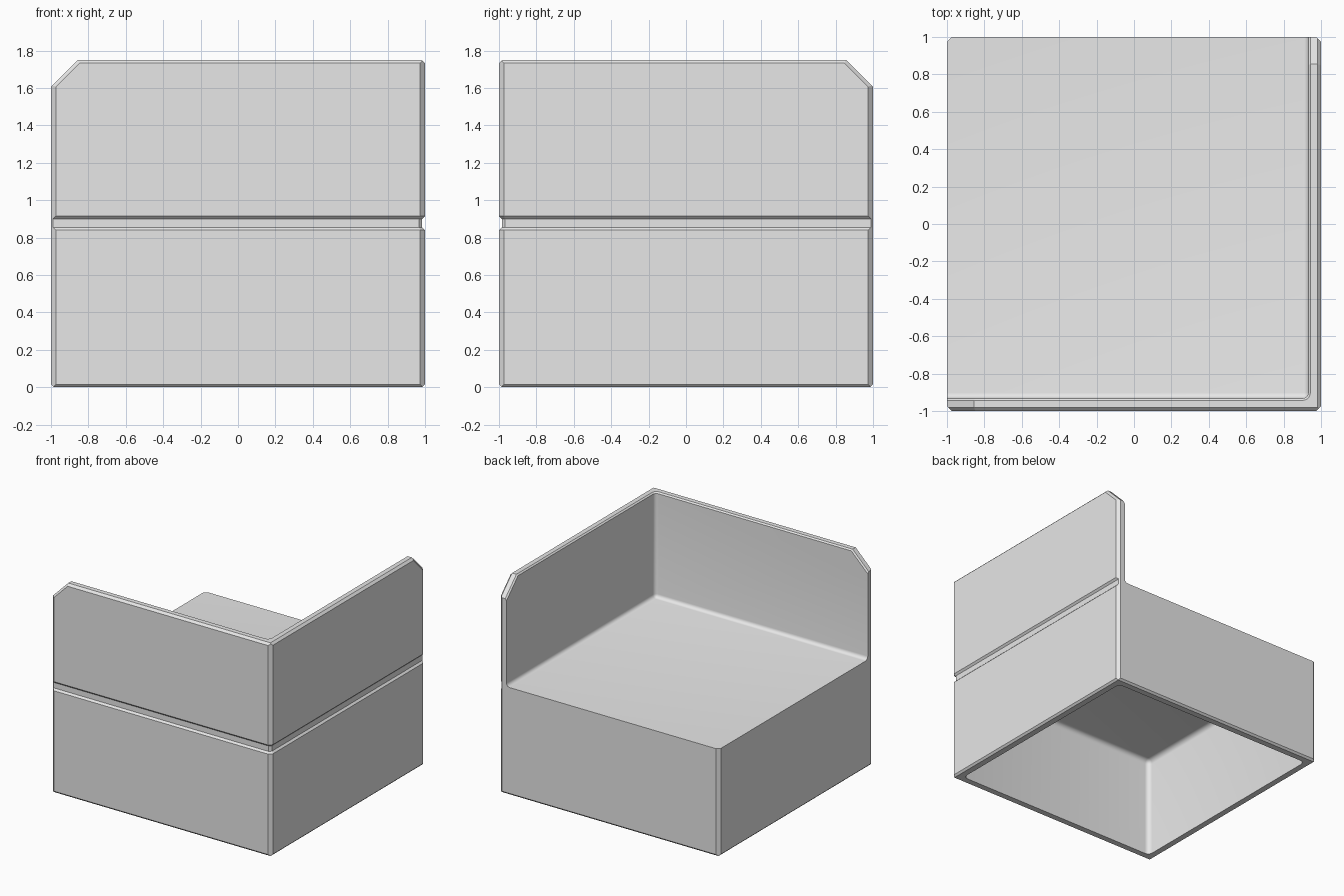
import bpy, bmesh, math
from mathutils import Vector

if "Cube" in bpy.data.objects:
    bpy.data.objects.remove(bpy.data.objects["Cube"])

SEAT_Z, TOP_Z, INNER = 0.885, 1.75, 0.932
SIDE_CHAMFER = 0.026

grey = bpy.data.materials.new("light_grey")
grey.diffuse_color = (0.8, 0.8, 0.8, 1)
grey.use_nodes = True
grey.node_tree.nodes["Principled BSDF"].inputs["Base Color"].default_value = grey.diffuse_color


def make_object(name, bm):
    bmesh.ops.recalc_face_normals(bm, faces=bm.faces)
    mesh = bpy.data.meshes.new(name)
    bm.to_mesh(mesh)
    bm.free()
    mesh.materials.append(grey)
    obj = bpy.data.objects.new(name, mesh)
    bpy.context.collection.objects.link(obj)
    return obj


def box(lo, hi):
    bm = bmesh.new()
    bmesh.ops.create_cube(bm, size=1)
    for v in bm.verts:
        v.co = [a + (c + 0.5) * (b - a) for a, b, c in zip(lo, hi, v.co)]
    return bm


def slice_off(bm, point, normal):
    bmesh.ops.bisect_plane(bm, geom=bm.verts[:] + bm.edges[:] + bm.faces[:],
                           plane_co=point, plane_no=normal, clear_outer=True)
    bmesh.ops.holes_fill(bm, edges=bm.edges[:], sides=0)


def chamfer(bm, point, n1, n2, size):
    n1, n2 = Vector(n1).normalized(), Vector(n2).normalized()
    slice_off(bm, Vector(point) - n1 * size, (n1 + n2).normalized())


def round_edges(bm, radius, rule):
    edges = [e for e in bm.edges if rule((e.verts[0].co + e.verts[1].co) / 2)]
    bmesh.ops.bevel(bm, geom=edges, offset=radius, segments=5, profile=0.5,
                    affect='EDGES')


def cut(target, cutter):
    cutter.hide_render = True
    mod = target.modifiers.new("cut", 'BOOLEAN')
    mod.operation, mod.solver, mod.object = 'DIFFERENCE', 'EXACT', cutter
    bpy.context.view_layer.objects.active = target
    bpy.ops.object.modifier_apply(modifier=mod.name)
    bpy.data.objects.remove(cutter, do_unlink=True)


# Outer block with clipped wall ends and chamfered outline
bm = box((-1, -1, 0), (1, 1, TOP_Z))
front, right, up = (0, -1, 0), (1, 0, 0), (0, 0, 1)
clip_z = 1.605
slice_off(bm, (-1, 0, clip_z), Vector((-1, 0, 1)).normalized())
slice_off(bm, (0, 1, clip_z), Vector((0, 1, 1)).normalized())
chamfer(bm, (-1, -1, clip_z), (-1, 0, 1), front, 0.018)
chamfer(bm, (1, 1, clip_z), (0, 1, 1), right, 0.018)
chamfer(bm, (0, -1, TOP_Z), up, front, 0.018)
chamfer(bm, (1, 0, TOP_Z), up, right, 0.018)
for sx in (-1, 1):
    for sy in (-1, 1):
        chamfer(bm, (sx, sy, 0), (sx, 0, 0), (0, sy, 0), SIDE_CHAMFER)
for n in ((1, 0, 0), (-1, 0, 0), (0, 1, 0), (0, -1, 0)):
    chamfer(bm, n, (0, 0, -1), n, 0.015)
body = make_object("corner_seat_shell", bm)

# Space above the seat, with filleted junctions
bm = box((-1.3, -INNER, SEAT_Z), (INNER, 1.3, 2))
round_edges(bm, 0.03, lambda c: (c.x > 0.9 and c.y < -0.9)
            or (c.z < 0.9 and (c.x > 0.9 or c.y < -0.9)))
cut(body, make_object("seat_space_cutter", bm))

# Hollow underside
bm = box((-0.935, -0.935, -0.2), (0.935, 0.935, 0.835))
round_edges(bm, 0.04, lambda c: c.z > -0.1)
cut(body, make_object("underside_cutter", bm))

# Groove running round the two outer walls
bm = bmesh.new()
rings = []
for d, z in ((-0.03, 0.81), (0.015, 0.855), (0.015, 0.9), (-0.03, 0.945)):
    k = SIDE_CHAMFER + d * (math.sqrt(2) - 1)
    path = ((-1.2, -1 + d), (1 - k, -1 + d), (1 - d, -1 + k), (1 - d, 1.2))
    rings.append([bm.verts.new((x, y, z)) for x, y in path])
for i in range(4):
    a, b = rings[i], rings[(i + 1) % 4]
    for j in range(3):
        bm.faces.new((a[j], a[j + 1], b[j + 1], b[j]))
for j in (0, 3):
    bm.faces.new([r[j] for r in rings])
cut(body, make_object("groove_cutter", bm))

# Small chamfer on the inner top edge of the walls
bm = bmesh.new()
bm.from_mesh(body.data)
edges = []
for e in bm.edges:
    if len(e.link_faces) == 2 and min(v.co.z for v in e.verts) > 1.5:
        tilt = sorted(f.normal.z for f in e.link_faces)
        inside = all(v.co.x < INNER + 0.001 and v.co.y > -INNER - 0.001
                     for v in e.verts)
        if inside and abs(tilt[0]) < 0.1 and tilt[1] > 0.6:
            edges.append(e)
bmesh.ops.bevel(bm, geom=edges, offset=0.011, segments=1, affect='EDGES',
                clamp_overlap=False)
bm.to_mesh(body.data)
bm.free()

bpy.ops.object.select_all(action='DESELECT')
body.select_set(True)
bpy.context.view_layer.objects.active = body
bpy.ops.object.shade_smooth_by_angle(angle=math.radians(30))
